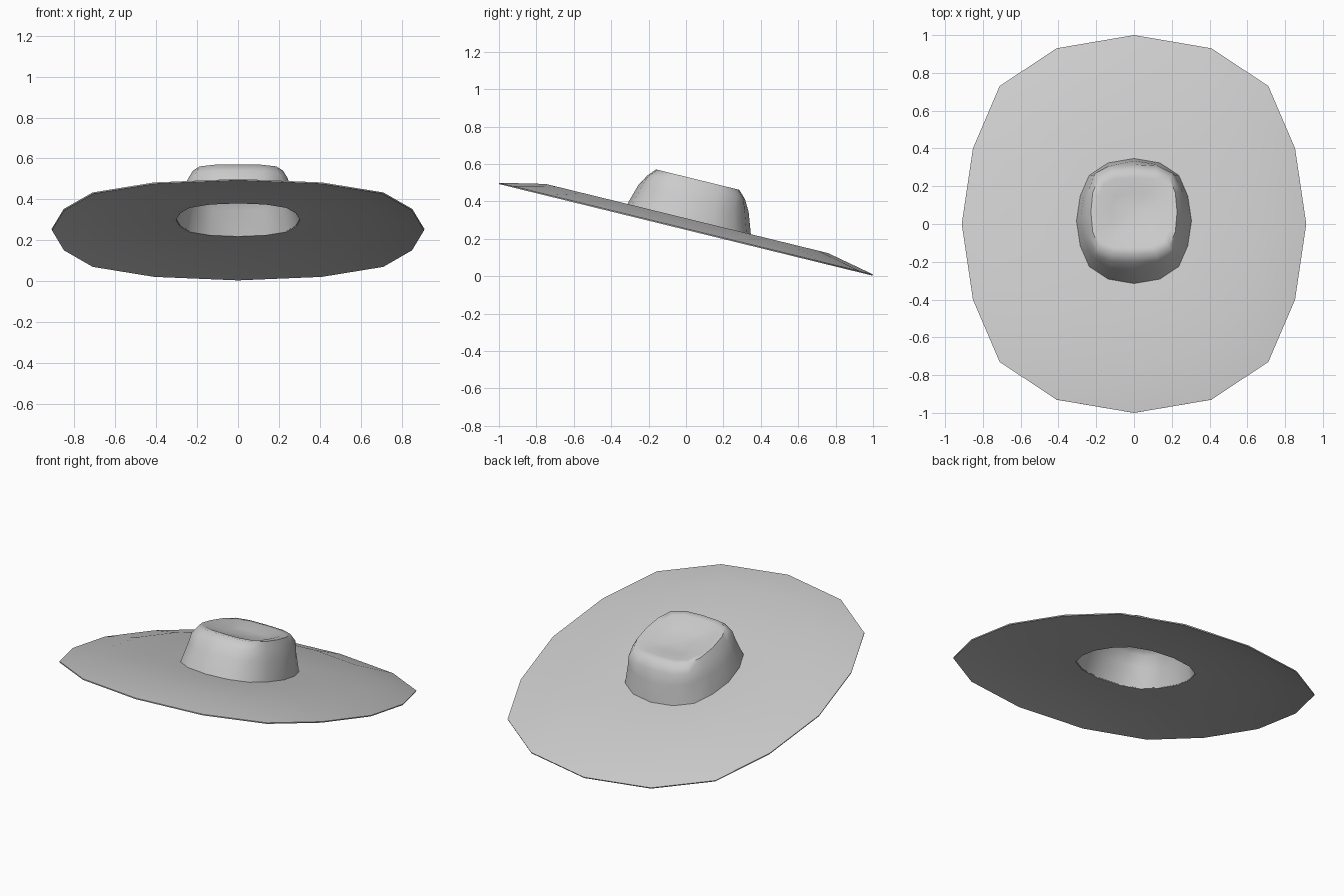
import bpy, bmesh, math

if "Cube" in bpy.data.objects:
    bpy.data.objects.remove(bpy.data.objects["Cube"])

TILT = -0.245          # the whole hat slopes down towards the back
BASE = 0.255           # height of the brim edge at the centre

# quarter outlines (x, y), mirrored into 16-sided rings
ROUND = [(0, 1), (0.45, 0.93), (0.78, 0.73), (0.935, 0.4), (1, 0)]
SQUARE = [(0, 1), (0.50, 0.97), (0.82, 0.82), (0.96, 0.46), (1, 0)]


def outline(quarter):
    right = quarter + [(x, -y) for x, y in reversed(quarter[:-1])]
    return right + [(-x, y) for x, y in reversed(right[1:-1])]


def ring(bm, quarter, half_width, y_front, y_back, height):
    cy, ry = (y_front + y_back) / 2, (y_back - y_front) / 2
    verts = []
    for u, v in outline(quarter):
        y = cy + ry * v
        verts.append(bm.verts.new((half_width * u, y, BASE + height + TILT * y)))
    return verts


def loft(name, rings, thickness, centre=None):
    bm = bmesh.new()
    loops = [ring(bm, *r) for r in rings]
    n = len(loops[0])
    for a, b in zip(loops, loops[1:]):
        for i in range(n):
            j = (i + 1) % n
            bm.faces.new((a[j], a[i], b[i], b[j]))
    if centre:
        y, h = centre
        tip = bm.verts.new((0, y, BASE + h + TILT * y))
        for i in range(n):
            bm.faces.new((loops[-1][(i + 1) % n], loops[-1][i], tip))
    mesh = bpy.data.meshes.new(name)
    bm.to_mesh(mesh)
    bm.free()
    obj = bpy.data.objects.new(name, mesh)
    bpy.context.collection.objects.link(obj)
    # thin felt, thickened to the inside
    solid = obj.modifiers.new("thickness", 'SOLIDIFY')
    solid.thickness = thickness
    solid.offset = -1
    bpy.ops.object.select_all(action='DESELECT')
    obj.select_set(True)
    bpy.context.view_layer.objects.active = obj
    bpy.ops.object.modifier_apply(modifier=solid.name)
    bpy.ops.object.shade_smooth_by_angle(angle=math.radians(50))
    return obj


# brim: turned-down outer band, then level up to the crown
loft("brim", [
    (ROUND, 0.912, -1.0, 1.0, 0.0),
    (ROUND, 0.69, -0.75, 0.76, 0.055),
    (ROUND, 0.303, -0.315, 0.345, 0.055),
], 0.007)

# crown: leaning wall, squared rim and dented top
loft("crown", [
    (ROUND, 0.305, -0.315, 0.347, 0.052),
    (ROUND, 0.282, -0.255, 0.335, 0.17),
    (SQUARE, 0.252, -0.205, 0.315, 0.235),
    (SQUARE, 0.228, -0.16, 0.285, 0.277),
    (SQUARE, 0.195, -0.125, 0.245, 0.277),
    (SQUARE, 0.12, -0.04, 0.16, 0.25),
], 0.004, centre=(0.06, 0.242))
